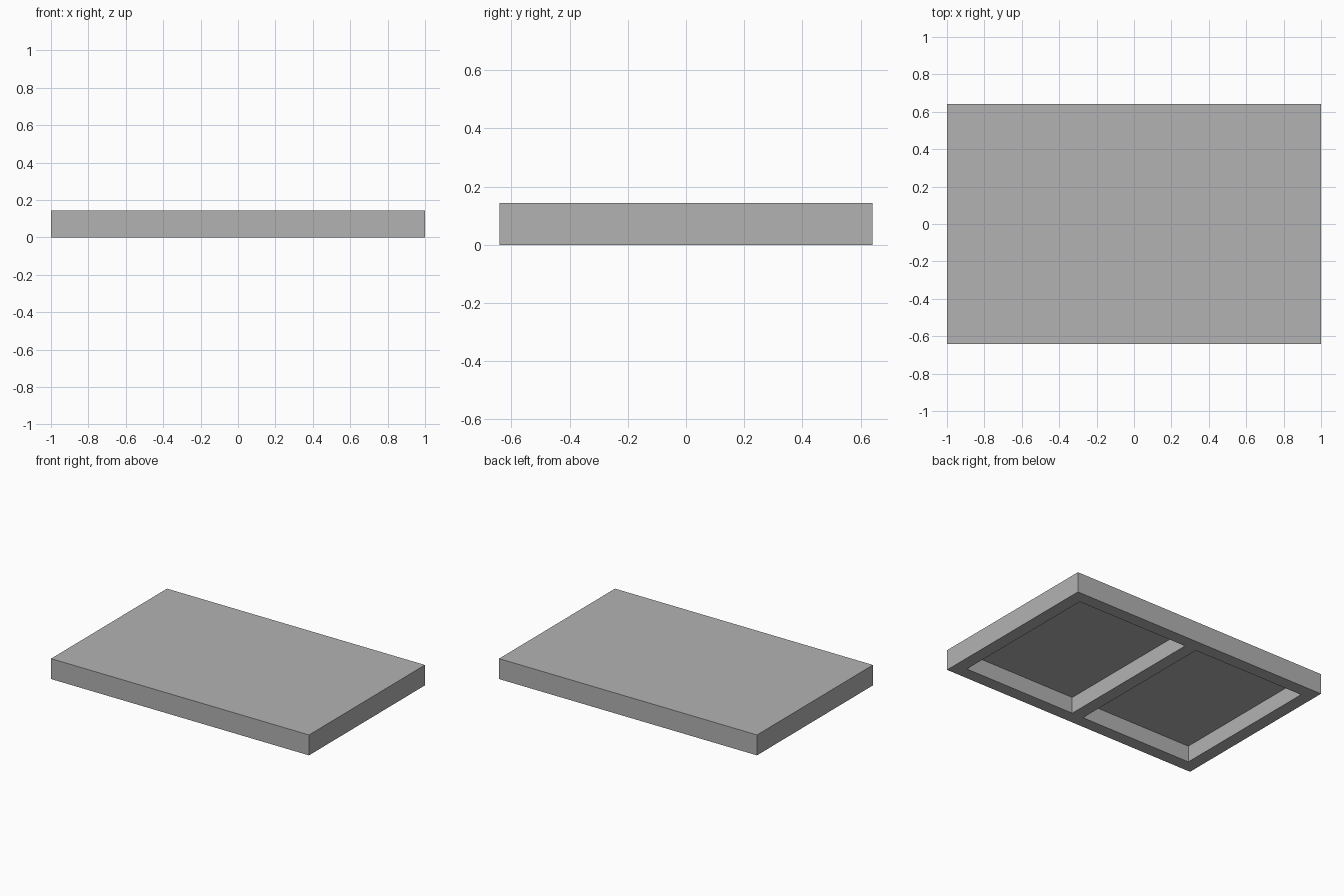
import bpy

LENGTH, DEPTH, HEIGHT = 2.0, 1.284, 0.143
RAIL = 0.089          # width of the rim and of the middle rib
RECESS = 0.114        # depth of the hollows underneath

cube = bpy.data.objects.get("Cube")
if cube:
    bpy.data.objects.remove(cube, do_unlink=True)

grey = bpy.data.materials.new("plain grey")
grey.use_nodes = True
colour = (0.448, 0.448, 0.448, 1)
grey.diffuse_color = colour
grey.node_tree.nodes["Principled BSDF"].inputs["Base Color"].default_value = colour


def box(name, size, centre):
    bpy.ops.mesh.primitive_cube_add(size=1, location=centre)
    obj = bpy.context.object
    obj.name = name
    obj.scale = size
    bpy.ops.object.transform_apply(location=True, rotation=False, scale=True)
    obj.data.materials.append(grey)
    return obj


# Solid slab
slab = box("slab", (LENGTH, DEPTH, HEIGHT), (0, 0, HEIGHT / 2))

# Two hollows cut from below, leaving a rim and a middle rib
width = (LENGTH - 3 * RAIL) / 2
for side in (-1, 1):
    # The cutter starts below the slab so that the cut opens cleanly
    cutter = box("hollow_cutter", (width, DEPTH - 2 * RAIL, 2 * RECESS),
                 (side * (width + RAIL) / 2, 0, 0))
    cutter.hide_render = True
    cut = slab.modifiers.new("hollow", 'BOOLEAN')
    cut.operation = 'DIFFERENCE'
    cut.solver = 'EXACT'
    cut.object = cutter
    bpy.context.view_layer.objects.active = slab
    bpy.ops.object.modifier_apply(modifier=cut.name)
    bpy.data.objects.remove(cutter, do_unlink=True)
